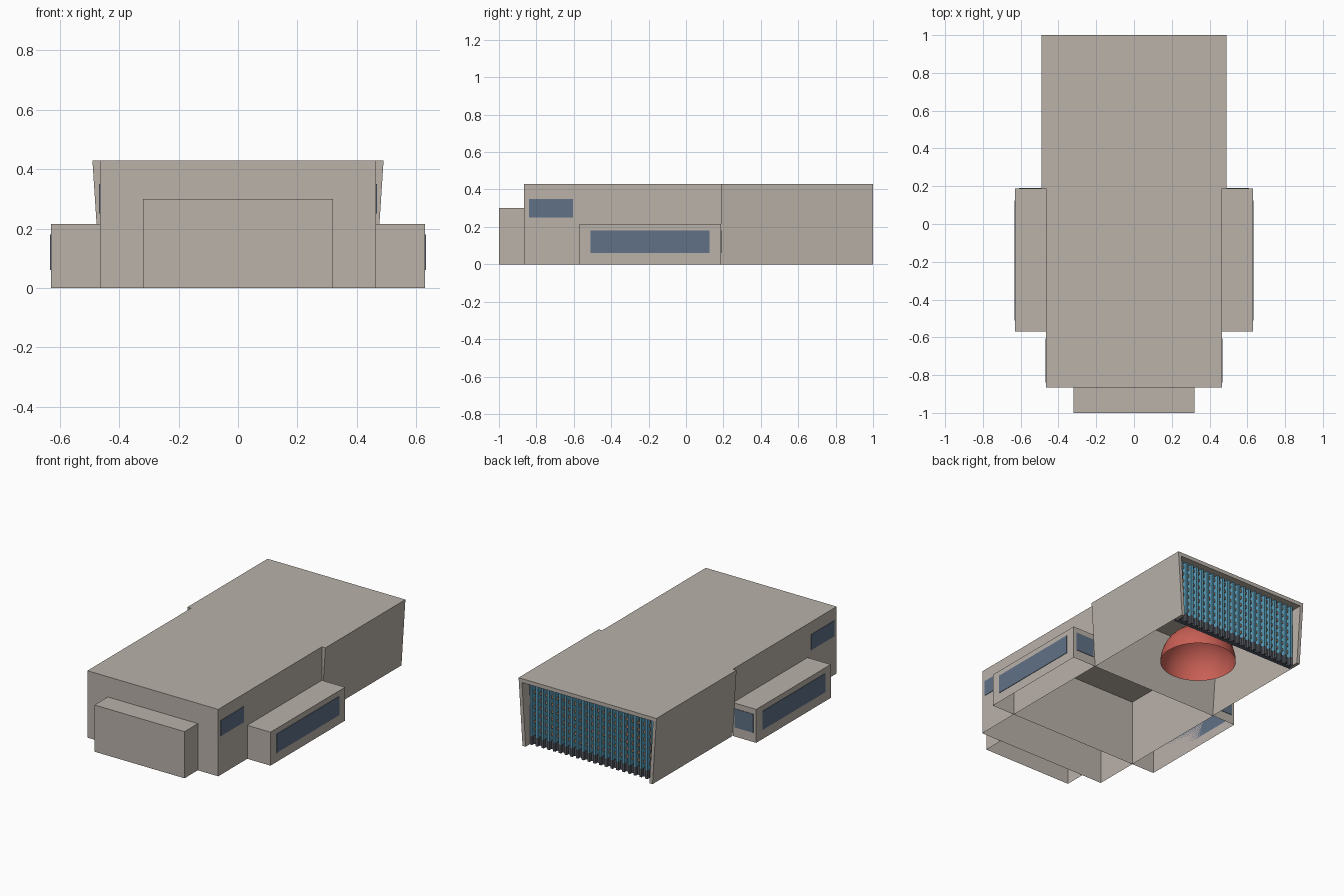
import bpy, bmesh, math

if "Cube" in bpy.data.objects:
    bpy.data.objects.remove(bpy.data.objects["Cube"])


def material(name, rgb):
    m = bpy.data.materials.new(name)
    m.diffuse_color = (*rgb, 1)
    m.use_nodes = True
    m.node_tree.nodes["Principled BSDF"].inputs["Base Color"].default_value = m.diffuse_color
    return m


STONE = material("warm_stone", (0.49, 0.445, 0.40))
WINDOW = material("slate_blue_glass", (0.115, 0.165, 0.24))
BLUE = material("sky_blue_fin", (0.10, 0.33, 0.47))
BROWN = material("brown_slat", (0.38, 0.20, 0.12))
DARK = material("dark_slate", (0.09, 0.10, 0.12))
RED = material("red_dome", (0.58, 0.115, 0.09))


def prism(name, mat, x0, x1, y0, y1, z0, z1, top=None, skip=()):
    """Box whose top may have other x limits; skip drops faces by direction."""
    t0, t1 = top or (x0, x1)
    bm = bmesh.new()
    v = [bm.verts.new(p) for p in (
        (x0, y0, z0), (x1, y0, z0), (x1, y1, z0), (x0, y1, z0),
        (t0, y0, z1), (t1, y0, z1), (t1, y1, z1), (t0, y1, z1))]
    faces = {"bottom": (3, 2, 1, 0), "top": (4, 5, 6, 7), "front": (0, 1, 5, 4),
             "right": (1, 2, 6, 5), "back": (2, 3, 7, 6), "left": (3, 0, 4, 7)}
    for key, ids in faces.items():
        if key not in skip:
            bm.faces.new([v[i] for i in ids])
    return finish(name, mat, bm)


def finish(name, mat, bm):
    me = bpy.data.meshes.new(name)
    bm.to_mesh(me)
    bm.free()
    me.materials.append(mat)
    ob = bpy.data.objects.new(name, me)
    bpy.context.collection.objects.link(ob)
    return ob


# Main volumes, hollow and open underneath
H = 0.43
LOW, HIGH = 0.462, 0.49          # half widths of the flared hall
prism("entrance_block", STONE, -0.32, 0.32, -1, -0.865, 0, 0.30,
      skip=("bottom", "back"))
prism("front_block", STONE, -0.465, 0.465, -0.865, -0.57, 0, H, skip=("bottom",))
prism("middle_block", STONE, -0.465, 0.465, -0.57, 0.187, 0, H,
      skip=("bottom", "front", "back"))
prism("rear_hall", STONE, -LOW, LOW, 0.187, 1, 0, H, top=(-HIGH, HIGH),
      skip=("bottom", "back"))

# Side wings and their windows
P = 0.003
for s, side in ((1, "right"), (-1, "left")):
    def lim(a, b):
        return (a, b) if s > 0 else (-b, -a)
    inner = "left" if s > 0 else "right"
    prism(side + "_wing", STONE, *lim(0.465, 0.63), -0.57, 0.187, 0, 0.215,
          skip=("bottom", inner))
    prism(side + "_wing_window", WINDOW, *lim(0.63, 0.63 + P), -0.51, 0.125, 0.06, 0.18)
    prism(side + "_wing_back_window", WINDOW, *lim(0.478, 0.61), 0.187, 0.187 + P, 0.06, 0.18)
    prism(side + "_upper_window", WINDOW, *lim(0.465, 0.465 + P), -0.84, -0.605, 0.25, 0.35)
    # Flared post framing the glazed rear end
    prism(side + "_frame_post", STONE, *lim(LOW - 0.022, LOW), 0.93, 1, 0, H,
          top=lim(HIGH - 0.022, HIGH))

prism("frame_lintel", STONE, -HIGH + 0.01, HIGH - 0.01, 0.93, 1, H - 0.025, H)

# Rear facade: glass, plinth, slats and fins
prism("rear_glass", WINDOW, -LOW + 0.01, LOW - 0.01, 0.915, 0.925, 0, H - 0.01,
      top=(-HIGH + 0.01, HIGH - 0.01))
prism("rear_plinth", DARK, -0.44, 0.44, 0.925, 0.94, 0, 0.055)
for i in range(7):
    z = 0.085 + i * 0.048
    prism("rear_slat_%d" % (i + 1), BROWN, -0.442, 0.442, 0.925, 0.94, z, z + 0.018)
N = 22
for i in range(N):
    x = -0.43 + 0.86 * i / (N - 1)
    prism("rear_fin_%d" % (i + 1), BLUE, x - 0.008, x + 0.008, 0.925, 0.96, 0.055, H - 0.025)
    prism("rear_fin_foot_%d" % (i + 1), DARK, x - 0.008, x + 0.008, 0.94, 0.96, 0, 0.055)

# Hemispherical auditorium inside the hall, open underneath
bm = bmesh.new()
R = 0.227
bmesh.ops.create_uvsphere(bm, u_segments=40, v_segments=24, radius=R)
bmesh.ops.delete(bm, geom=[v for v in bm.verts if v.co.z < -1e-4], context="VERTS")
bmesh.ops.translate(bm, verts=bm.verts, vec=(0, 0.6, 0.02))
for f in bm.faces:
    f.smooth = True
finish("auditorium_dome", RED, bm)
